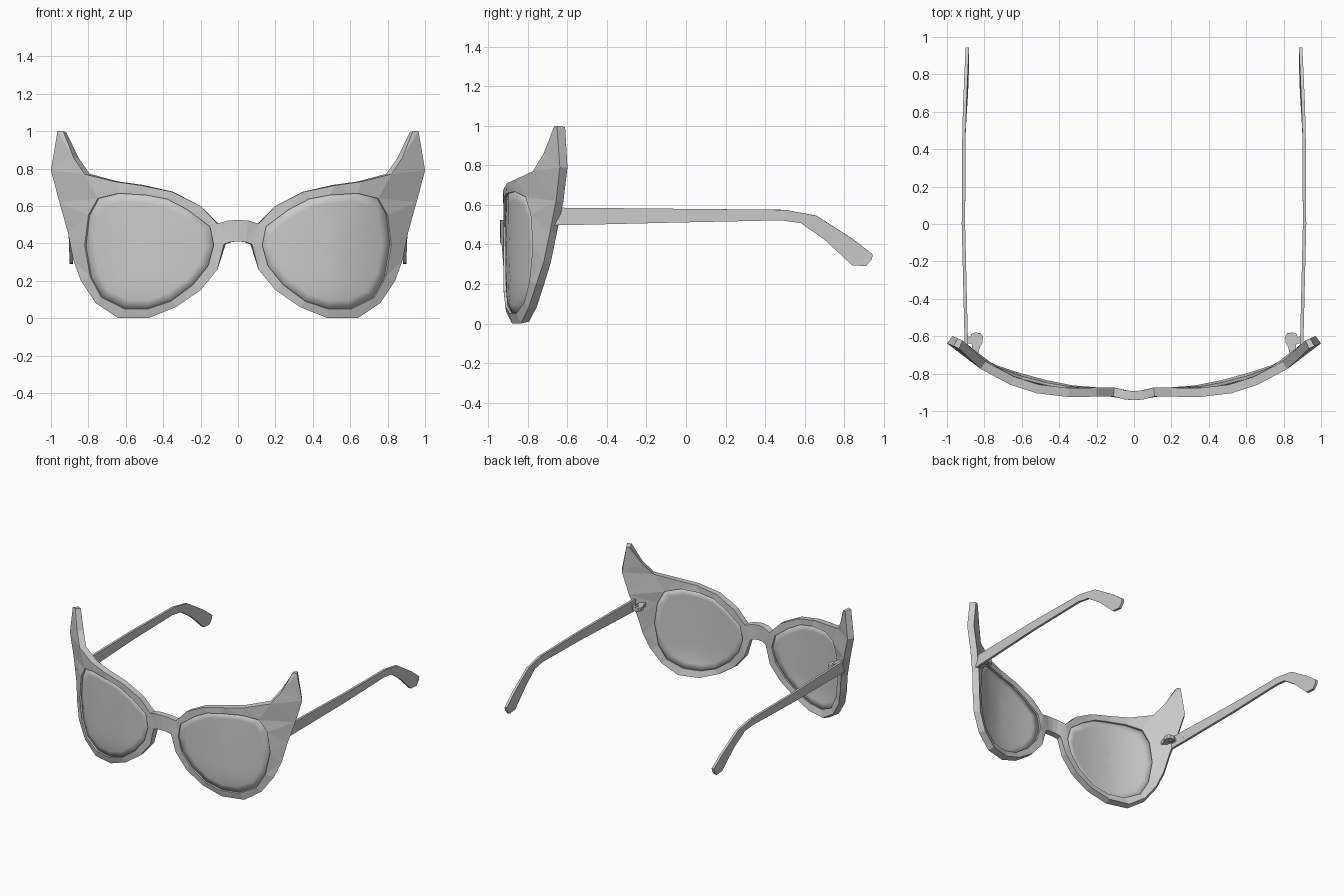
import bpy, bmesh
from mathutils import Vector

if "Cube" in bpy.data.objects:
    bpy.data.objects.remove(bpy.data.objects["Cube"])

# Front-surface depth (y) of the wrapped frame as a function of x
CURVE = [(0, -.942), (.05, -.938), (.11, -.922), (.35, -.925), (.52, -.905), (.66, -.86),
         (.82, -.775), (.88, -.72), (.93, -.668), (1.0, -.638), (1.1, -.6)]

# Right half of the frame silhouette and the lens opening, as (x, z)
OUTER = [(0, .525), (.055, .522), (.11, .505), (.2, .60), (.35, .675), (.52, .71), (.66, .73),
         (.82, .77), (.88, .86), (.935, 1.0), (.965, 1.0), (1.0, .79), (.955, .62), (.91, .46),
         (.88, .31), (.84, .20), (.76, .08), (.64, 0), (.48, 0), (.33, .06), (.2, .15),
         (.11, .26), (.075, .395), (.04, .408), (0, .41)]
OPENING = [(.13, .39), (.15, .49), (.27, .58), (.38, .637), (.49, .658), (.64, .667), (.75, .64),
           (.80, .55), (.82, .39), (.79, .22), (.73, .11), (.61, .05), (.48, .05), (.36, .09),
           (.24, .18), (.16, .28)]


def depth(x, z):
    for (x0, y0), (x1, y1) in zip(CURVE, CURVE[1:]):
        if x <= x1:
            y = y0 + (y1 - y0) * (x - x0) / (x1 - x0)
            break
    return y + .03 * max(0, (.2 - z) / .2) ** 2


def finish(name, bm, outward, thickness):
    """Turn a right-hand sheet into a mirrored, thickened object."""
    bmesh.ops.recalc_face_normals(bm, faces=bm.faces)
    bm.normal_update()
    if sum((f.normal * f.calc_area() for f in bm.faces), Vector()).dot(outward) < 0:
        bmesh.ops.reverse_faces(bm, faces=bm.faces)
    mesh = bpy.data.meshes.new(name)
    bm.to_mesh(mesh)
    bm.free()
    ob = bpy.data.objects.new(name, mesh)
    bpy.context.collection.objects.link(ob)
    mirror = ob.modifiers.new("mirror", 'MIRROR')
    mirror.use_axis[0] = True
    mirror.merge_threshold = .0005
    solid = ob.modifiers.new("thickness", 'SOLIDIFY')
    solid.thickness = thickness
    solid.offset = -1
    return ob


def loop(bm, pts):
    vs = [bm.verts.new(p) for p in pts]
    return [bm.edges.new((vs[i], vs[(i + 1) % len(vs)])) for i in range(len(vs))]


# Frame front: filled flat between outline and opening, then bent to the curve
bm = bmesh.new()
edges = loop(bm, [(x, 0, z) for x, z in OUTER]) + loop(bm, [(x, 0, z) for x, z in OPENING])
bmesh.ops.triangle_fill(bm, use_beauty=True, use_dissolve=False, edges=edges, normal=(0, -1, 0))
for v in bm.verts:
    v.co.y = depth(v.co.x, v.co.z)
finish("frame_front", bm, Vector((0, -1, 0)), .048)

# Lenses: concentric rings inside the opening, slightly recessed
bm = bmesh.new()
cx, cz = .48, .36
rings = []
for s in (1.012, .85, .68, .5, .3, .12):
    ring = []
    for x, z in OPENING:
        px, pz = cx + (x - cx) * s, cz + (z - cz) * s
        ring.append(bm.verts.new((px, depth(px, pz) + .012, pz)))
    rings.append(ring)
n = len(OPENING)
for a, b in zip(rings, rings[1:]):
    for i in range(n):
        j = (i + 1) % n
        bm.faces.new((a[i], a[j], b[j], b[i]))
bm.faces.new(rings[-1])
for f in bm.faces:
    f.smooth = True
lens = finish("lenses", bm, Vector((0, -1, 0)), .022)

# Temple arms: stations of (top y, top z, bottom y, bottom z, outer x)
ARM = [(-.665, .586, -.665, .497, .905), (-.5, .585, -.5, .50, .909), (0, .58, 0, .512, .921),
       (.5, .575, .48, .522, .918), (.66, .545, .58, .508, .913), (.84, .43, .70, .425, .905),
       (.944, .35, .84, .295, .90), (.94, .325, .91, .29, .90)]
bm = bmesh.new()
pairs = [(bm.verts.new((x, ty, tz)), bm.verts.new((x, by, bz))) for ty, tz, by, bz, x in ARM]
for (a, b), (c, d) in zip(pairs, pairs[1:]):
    bm.faces.new((a, b, d, c))
finish("temple_arms", bm, Vector((1, 0, 0)), .018)


def plate(name, pts, z_top, height):
    """Horizontal plate from an (x, y) outline."""
    bm = bmesh.new()
    bm.faces.new([bm.verts.new((x, y, z_top)) for x, y in pts])
    finish(name, bm, Vector((0, 0, 1)), height)


# Hinges: rounded leaf on the frame, link into the arm, and pin
plate("hinge_frame_leaf", [(.835, -.71), (.825, -.66), (.81, -.635), (.808, -.6), (.82, -.583),
                           (.85, -.58), (.872, -.59), (.876, -.62), (.865, -.65), (.872, -.69)], .558, .03)
plate("hinge_arm_leaf", [(.86, -.64), (.86, -.61), (.89, -.60), (.89, -.52), (.90, -.51),
                         (.90, -.64)], .553, .02)
bm = bmesh.new()
bmesh.ops.create_circle(bm, cap_ends=True, segments=8, radius=.012)
bmesh.ops.translate(bm, verts=bm.verts, vec=(.848, -.607, .566))
finish("hinge_pins", bm, Vector((0, 0, 1)), .046)
